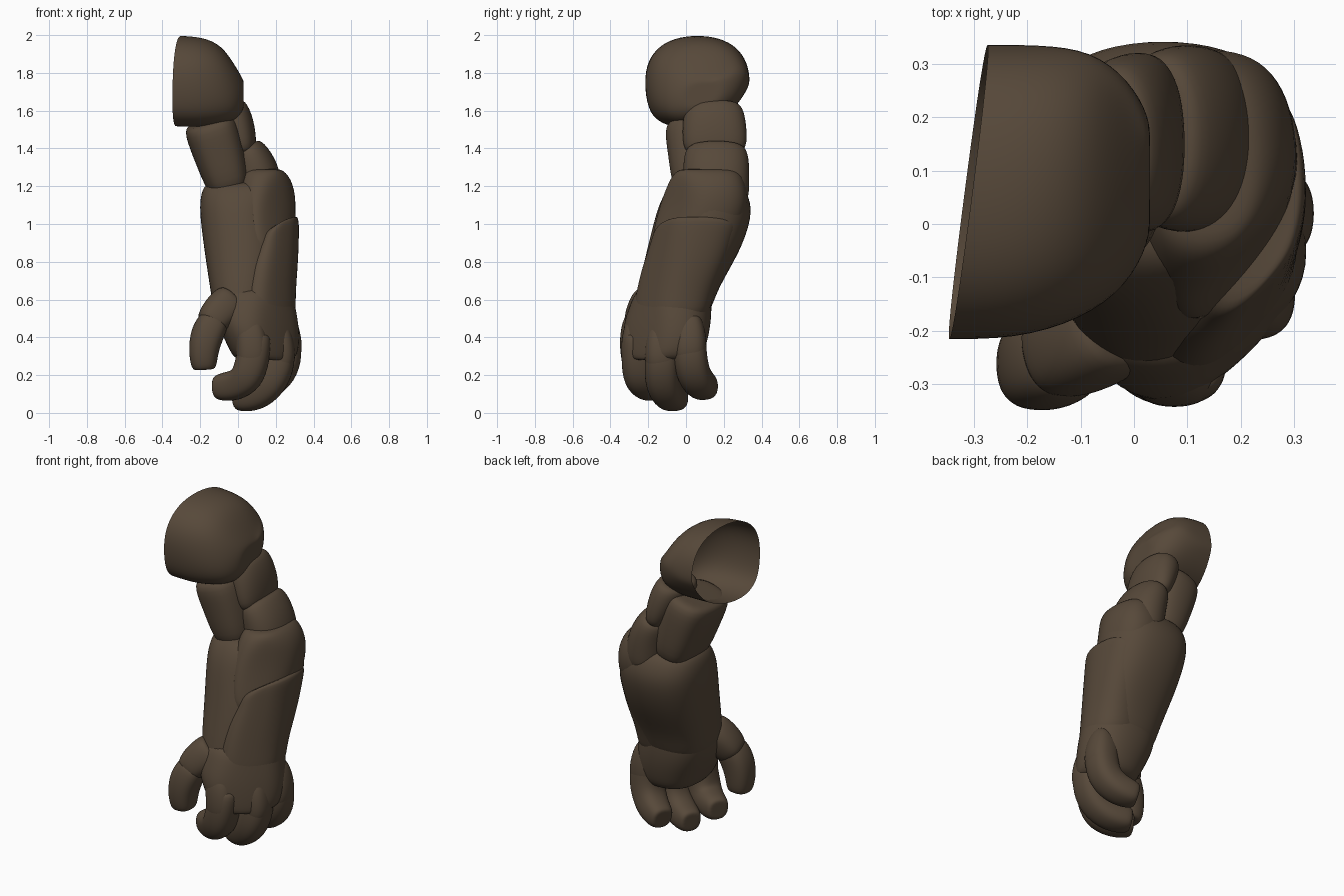
import bpy, bmesh, math
from mathutils import Vector

cube = bpy.data.objects.get("Cube")
if cube:
    bpy.data.objects.remove(cube)

stone = bpy.data.materials.new("dark brown stone")
stone.use_nodes = True
COLOUR = (0.095, 0.066, 0.042, 1)
stone.diffuse_color = COLOUR
stone.node_tree.nodes["Principled BSDF"].inputs["Base Color"].default_value = COLOUR
SIDES = 16
FULLNESS = 1.025  # offsets the shrinkage from rounding


def skin(name, rings, power=2.5, open_start=False, shape=None):
    """Skin rings of (centre, u axis, v axis) into a rounded solid."""
    bm = bmesh.new()
    rings = [(c, u * FULLNESS, v * FULLNESS) for c, u, v in rings]
    c, u, v = rings[-1]
    rings.append((c, u * 0.6, v * 0.6))
    if not open_start:
        c, u, v = rings[0]
        rings.insert(0, (c, u * 0.6, v * 0.6))
    loops = []
    for c, u, v in rings:
        loop = []
        for i in range(SIDES):
            t = math.tau * i / SIDES
            cu, sv = math.cos(t), math.sin(t)
            p = c + u * math.copysign(abs(cu) ** (2 / power), cu) \
                  + v * math.copysign(abs(sv) ** (2 / power), sv)
            loop.append(bm.verts.new(shape(p) if shape else p))
        loops.append(loop)
    for a, b in zip(loops, loops[1:]):
        for i in range(SIDES):
            j = (i + 1) % SIDES
            bm.faces.new((a[i], a[j], b[j], b[i]))
    bm.faces.new(loops[-1])
    if not open_start:
        bm.faces.new(loops[0][::-1])
    bmesh.ops.recalc_face_normals(bm, faces=bm.faces)
    mesh = bpy.data.meshes.new(name)
    bm.to_mesh(mesh)
    bm.free()
    mesh.materials.append(stone)
    obj = bpy.data.objects.new(name, mesh)
    bpy.context.collection.objects.link(obj)
    rounding = obj.modifiers.new("Rounding", 'SUBSURF')
    rounding.levels = rounding.render_levels = 2
    for f in mesh.polygons:
        f.use_smooth = True
    return obj


def stack(name, slices, **kw):
    """Horizontal slices given as z, x min, x max, y min, y max."""
    return skin(name, [(Vector(((x0 + x1) / 2, (y0 + y1) / 2, z)),
                        Vector(((x1 - x0) / 2, 0, 0)),
                        Vector((0, (y1 - y0) / 2, 0)))
                       for z, x0, x1, y0, y1 in slices], **kw)


def tube(name, points, **kw):
    """Path points given as x, y, z, radius across, radius along y."""
    pos = [Vector(p[:3]) for p in points]
    rings = []
    for i, p in enumerate(points):
        t = (pos[min(i + 1, len(pos) - 1)] - pos[max(i - 1, 0)]).normalized()
        u = t.cross(Vector((0, 1, 0))).normalized()
        rings.append((pos[i], u * p[3], u.cross(t) * p[4]))
    return skin(name, rings, **kw)


def bevel_corner(p, limit):
    """Flatten the front outer corner."""
    cut = 0.4 * max(0, p.x - p.y - limit)
    return p + Vector((-cut, cut, 0))


def upper_corner(p):
    return bevel_corner(p, 0.24 if p.z > 1 else 0.33)


def lower_corner(p):
    tilt = 0.5 * (p.x - 0.3) if p.z > 0.9 else 0
    return bevel_corner(p, 0.41 - 0.12 * (p.z - 0.5)) + Vector((0, 0, tilt))


# Hollow shoulder dome, open toward -x with a slanted rim
def slant(p):
    k = max(0, min(1, -p.x / 0.3))
    drop = 0.2 * p.y if p.z < 1.75 else 0
    return p + Vector((k * (0.03 * (p.z - 1.76) + 0.13 * (p.y - 0.06)), 0, drop))


cap = [(-0.31, -0.215, 0.335, 1.515, 1.995), (-0.2, -0.215, 0.335, 1.51, 1.99),
       (-0.09, -0.18, 0.325, 1.515, 1.95), (-0.01, -0.115, 0.27, 1.54, 1.83),
       (0.03, -0.03, 0.2, 1.59, 1.76)]
skin("shoulder_dome",
     [(Vector((x, (y0 + y1) / 2, (z0 + z1) / 2)), Vector((0, 0, (z1 - z0) / 2)),
       Vector((0, (y1 - y0) / 2, 0))) for x, y0, y1, z0, z1 in cap],
     open_start=True, shape=slant, power=2.3)

# Upper arm and elbow
tube("upper_arm", [(-0.155, 0.09, 1.55, 0.145, 0.21), (-0.105, 0.105, 1.4, 0.14, 0.2),
                   (-0.04, 0.115, 1.17, 0.115, 0.185)], power=2.7)
tube("upper_arm_outer_plate", [(-0.05, 0.145, 1.63, 0.09, 0.15), (-0.01, 0.15, 1.53, 0.1, 0.17),
                               (0.035, 0.155, 1.38, 0.07, 0.17)], power=2.3)
tube("elbow", [(0.04, 0.16, 1.41, 0.09, 0.16), (0.085, 0.16, 1.32, 0.115, 0.175),
               (0.11, 0.16, 1.22, 0.125, 0.175), (0.12, 0.16, 1.1, 0.12, 0.17)], power=2.2)

# Forearm with overlapping plates
stack("forearm", [(1.22, -0.175, 0.27, -0.07, 0.29), (1.14, -0.2, 0.3, -0.13, 0.335),
                  (1.04, -0.2, 0.31, -0.165, 0.35), (0.85, -0.175, 0.31, -0.21, 0.285),
                  (0.65, -0.145, 0.3, -0.265, 0.16), (0.5, -0.12, 0.29, -0.29, 0.12)],
      shape=upper_corner)
stack("forearm_upper_plate", [(1.29, 0.03, 0.24, -0.05, 0.28), (1.22, 0.0, 0.295, -0.1, 0.315),
                              (1.08, -0.01, 0.315, -0.165, 0.34),
                              (0.85, 0.03, 0.28, -0.21, 0.22)], shape=upper_corner)
stack("forearm_outer_shell",
      [(1.04, 0.1, 0.32, -0.18, 0.28), (0.97, 0.07, 0.325, -0.195, 0.26),
       (0.8, 0.03, 0.32, -0.235, 0.22), (0.62, 0.0, 0.305, -0.28, 0.14),
       (0.5, 0.0, 0.31, -0.29, 0.12)], shape=lower_corner)

# Hand
stack("palm", [(0.66, -0.12, 0.28, -0.26, 0.13), (0.57, -0.135, 0.305, -0.3, 0.135),
               (0.47, -0.11, 0.33, -0.345, 0.13), (0.37, -0.06, 0.335, -0.345, 0.11),
               (0.28, -0.02, 0.31, -0.32, 0.08)], shape=lower_corner)
tube("thumb_base", [(-0.03, -0.18, 0.6, 0.1, 0.1), (-0.1, -0.22, 0.53, 0.1, 0.1),
                    (-0.155, -0.25, 0.46, 0.08, 0.085)])
tube("thumb_tip", [(-0.12, -0.24, 0.5, 0.08, 0.085), (-0.165, -0.26, 0.42, 0.09, 0.09),
                   (-0.185, -0.265, 0.32, 0.078, 0.085), (-0.18, -0.26, 0.23, 0.065, 0.07)])

# Three thick curled fingers, fanned around the palm
fingers = {
    "index": [(0.1, -0.25, 0.42), (0.08, -0.255, 0.29), (0.05, -0.245, 0.18),
              (-0.02, -0.2, 0.14), (-0.115, -0.15, 0.135)],
    "middle": [(0.21, -0.12, 0.4), (0.22, -0.13, 0.27), (0.175, -0.13, 0.155),
               (0.09, -0.09, 0.085), (-0.01, -0.04, 0.075)],
    "little": [(0.24, 0.02, 0.42), (0.255, 0.02, 0.31), (0.225, 0.035, 0.21),
               (0.16, 0.075, 0.15), (0.075, 0.115, 0.13)],
}
for name, path in fingers.items():
    radii = (0.08, 0.09, 0.09, 0.084, 0.068)
    tube(name + "_finger", [(*p, r, r) for p, r in zip(path, radii)])
    # Raised knuckle plate over the finger root
    x, y, z = path[1]
    tube(name + "_knuckle", [(x - 0.03, y, z + 0.2, 0.07, 0.06), (x - 0.01, y, z + 0.12, 0.085, 0.085),
                             (x, y, z + 0.01, 0.09, 0.09), (x - 0.02, y, z - 0.05, 0.07, 0.075)])
